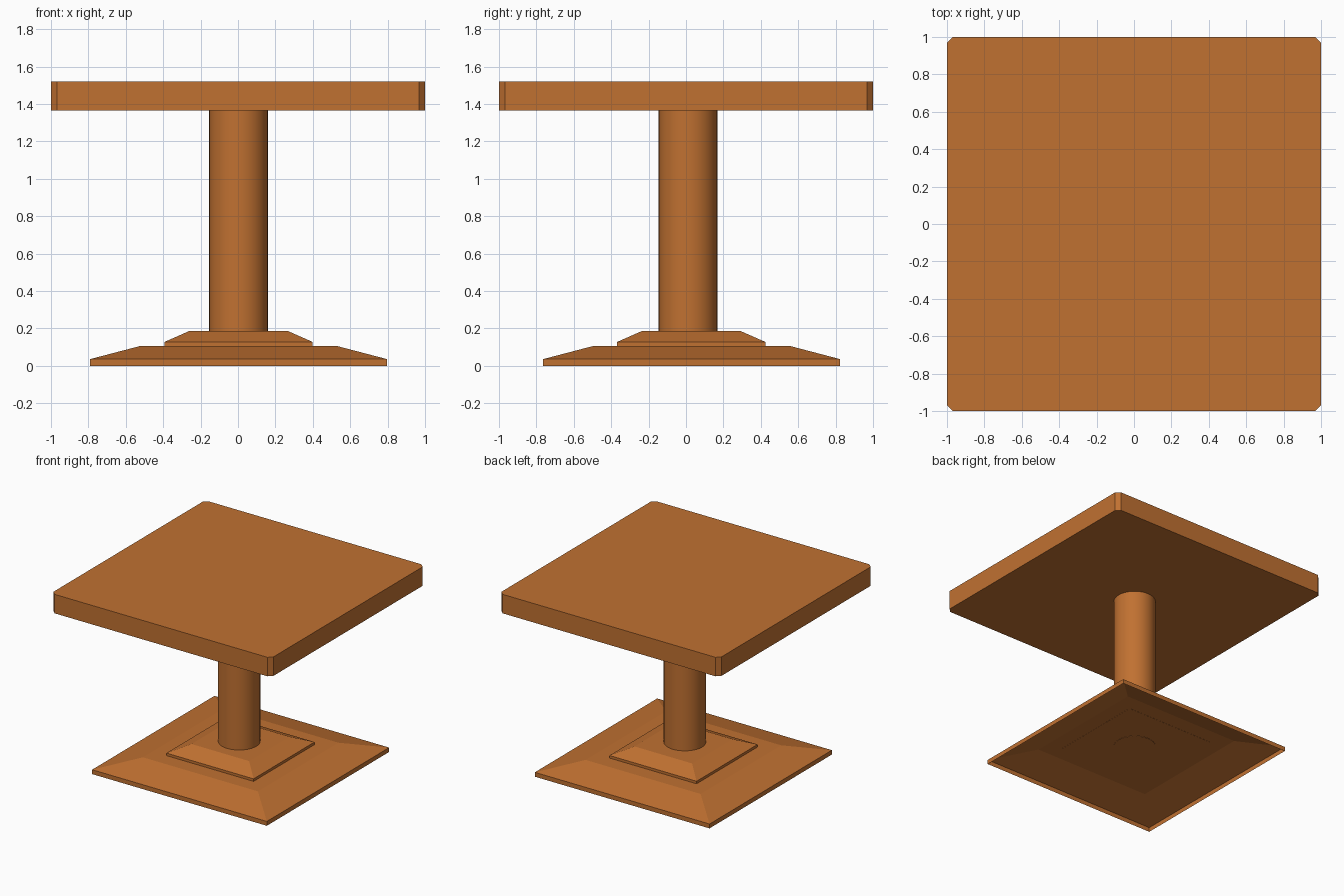
import bpy, bmesh, math

if "Cube" in bpy.data.objects:
    bpy.data.objects.remove(bpy.data.objects["Cube"])

wood = bpy.data.materials.new("warm_wood")
wood.diffuse_color = (0.53, 0.165, 0.031, 1)
wood.use_nodes = True
wood.node_tree.nodes["Principled BSDF"].inputs["Base Color"].default_value = wood.diffuse_color


def add_object(name, bm):
    bmesh.ops.recalc_face_normals(bm, faces=bm.faces)
    mesh = bpy.data.meshes.new(name)
    bm.to_mesh(mesh)
    bm.free()
    mesh.materials.append(wood)
    obj = bpy.data.objects.new(name, mesh)
    bpy.context.collection.objects.link(obj)
    return obj


def loft(name, centre, rings, close_bottom=True):
    """Stack matching outlines, given as (list of xy points, height)."""
    bm = bmesh.new()
    loops = [[bm.verts.new((x + centre[0], y + centre[1], z)) for x, y in pts]
             for pts, z in rings]
    n = len(loops[0])
    for low, high in zip(loops, loops[1:]):
        for i in range(n):
            j = (i + 1) % n
            bm.faces.new((low[i], low[j], high[j], high[i]))
    bm.faces.new(loops[-1])
    if close_bottom:
        bm.faces.new(loops[0][::-1])
    return add_object(name, bm)


def square(h):
    return [(-h, -h), (h, -h), (h, h), (-h, h)]


def cut_square(h, c):
    k = h - c
    return [(-k, -h), (k, -h), (h, -k), (h, k),
            (k, h), (-k, h), (-h, k), (-h, -k)]


def circle(r, n):
    return [(r * math.cos(2 * math.pi * i / n), r * math.sin(2 * math.pi * i / n))
            for i in range(n)]


# Table top with clipped corners
loft("table_top", (0, 0), [(cut_square(1, 0.032), 1.364), (cut_square(1, 0.032), 1.52)])

# Round pedestal column
column = loft("column", (0.003, 0.011),
              [(circle(0.157, 40), 0.104), (circle(0.157, 40), 1.366)])

# Upper step of the foot
loft("upper_foot", (0.003, 0.028),
     [(square(0.396), 0.106), (square(0.396), 0.128), (square(0.262), 0.187)])

# Lower foot, a hollow shell open underneath
loft("lower_foot", (0.003, 0.03),
     [(square(0.794), 0), (square(0.794), 0.036), (square(0.523), 0.107)],
     close_bottom=False)

# Smooth the column, keeping its rims sharp
bpy.context.view_layer.objects.active = column
column.select_set(True)
bpy.ops.object.shade_smooth_by_angle(angle=math.radians(30))
